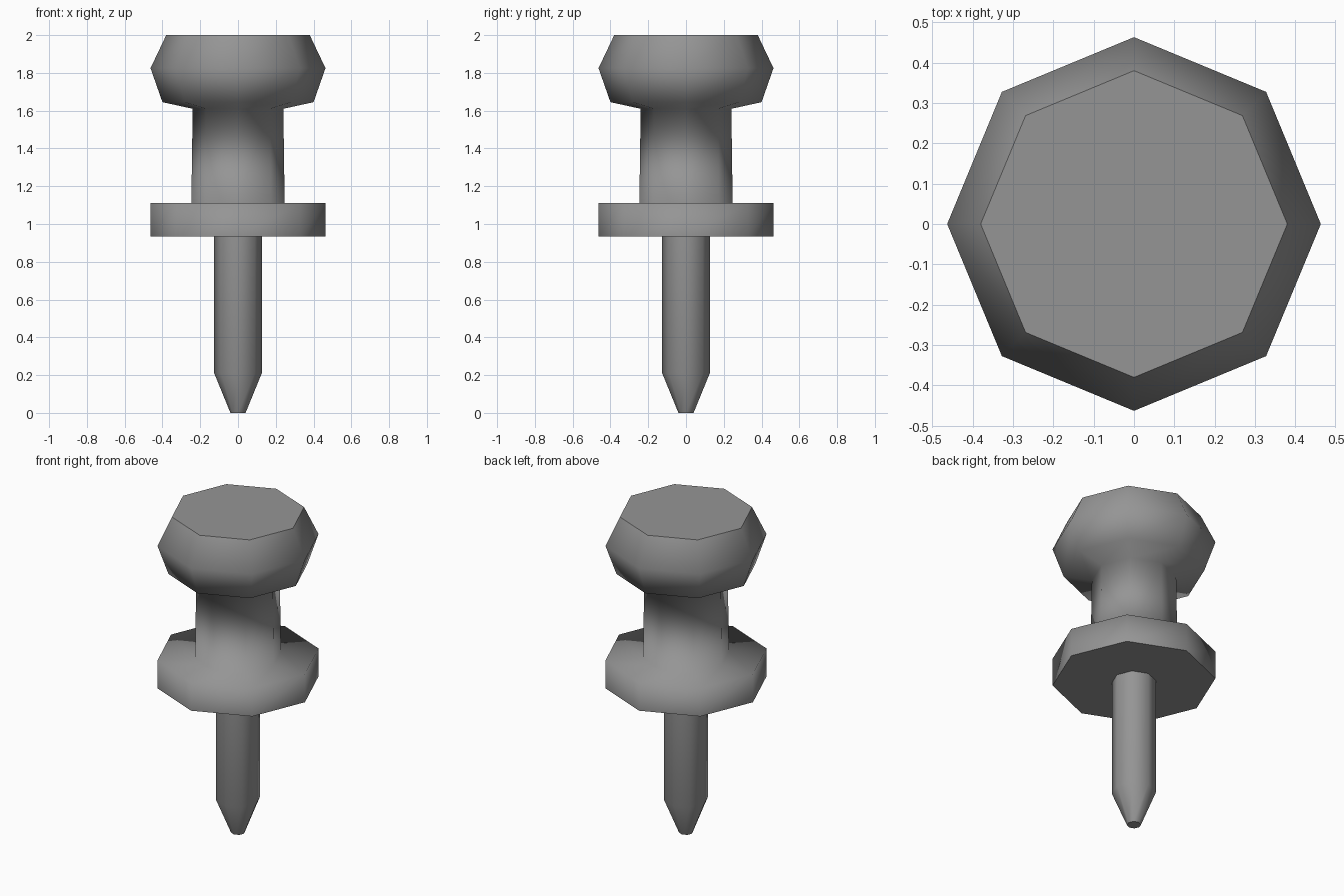
import bpy
import bmesh
from math import cos, sin, tau

cube = bpy.data.objects.get("Cube")
if cube:
    bpy.data.objects.remove(cube, do_unlink=True)

SIDES = 8

grey = bpy.data.materials.new("mid_grey")
grey.use_nodes = True
colour = (0.3, 0.3, 0.3, 1)
grey.diffuse_color = colour
grey.node_tree.nodes["Principled BSDF"].inputs["Base Color"].default_value = colour


def turned_part(name, profile):
    """Turn a (radius, height) profile into a smooth body with crisp flat ends."""
    bm = bmesh.new()
    rings = [[bm.verts.new((r * cos(tau * i / SIDES), r * sin(tau * i / SIDES), z))
              for i in range(SIDES)] for r, z in profile]
    for low, high in zip(rings, rings[1:]):
        for i in range(SIDES):
            j = (i + 1) % SIDES
            bm.faces.new((low[i], low[j], high[j], high[i])).smooth = True
    for cap in (bm.faces.new(rings[0][::-1]), bm.faces.new(rings[-1])):
        for edge in cap.edges:
            edge.smooth = False
    mesh = bpy.data.meshes.new(name)
    bm.to_mesh(mesh)
    bm.free()
    mesh.materials.append(grey)
    part = bpy.data.objects.new(name, mesh)
    bpy.context.collection.objects.link(part)
    return part


# Handle: flange, neck and flared head in one smooth body
turned_part("handle", [(0.463, 0.935), (0.463, 1.11), (0.247, 1.11), (0.24, 1.61),
                       (0.40, 1.645), (0.463, 1.825), (0.38, 2.0)])

# Pin: blunt tip, taper and straight shaft, set slightly into the flange
turned_part("pin", [(0.04, 0), (0.126, 0.21), (0.126, 0.95)])
